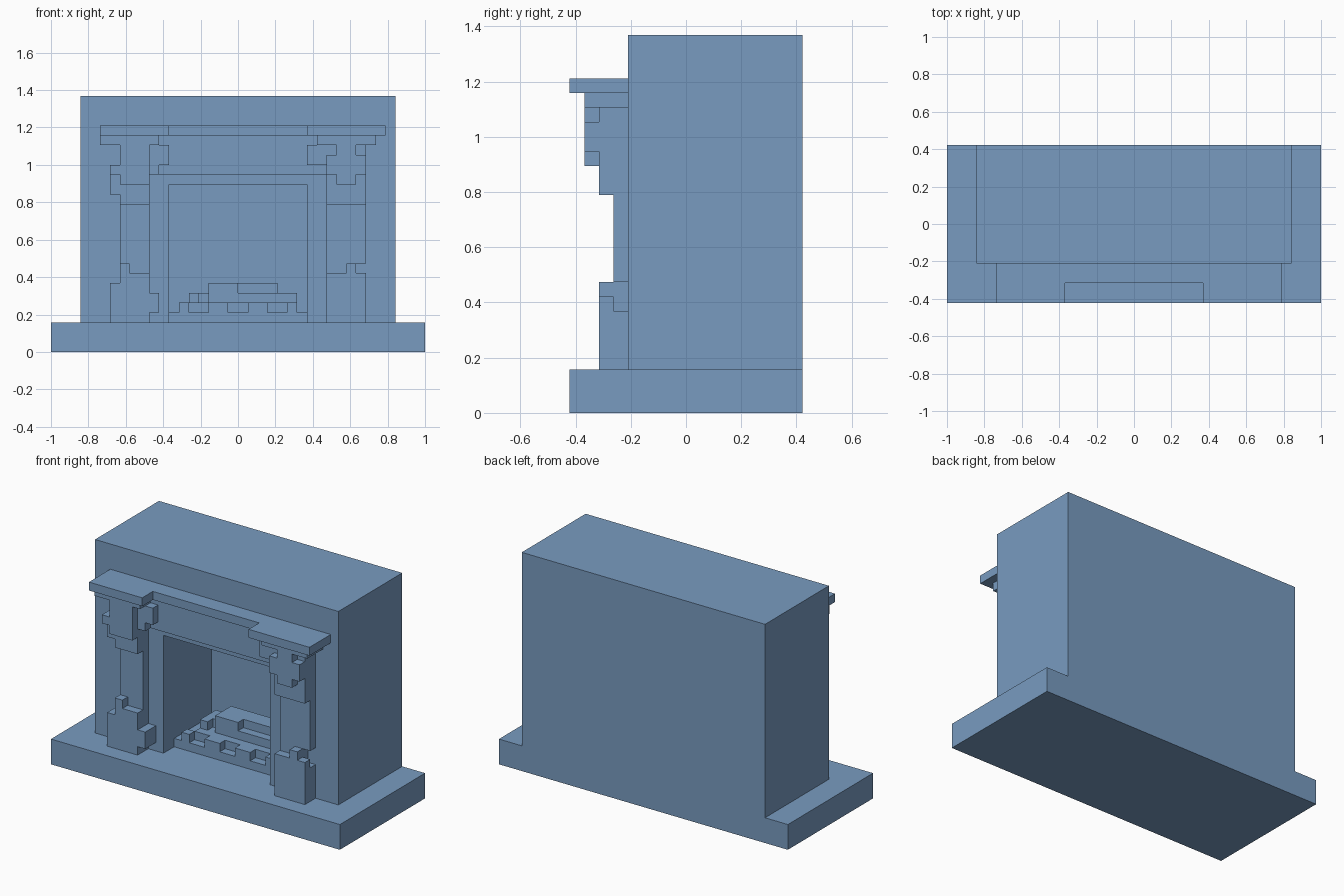
import bpy

cube = bpy.data.objects.get("Cube")
if cube:
    bpy.data.objects.remove(cube, do_unlink=True)

U = 2 / 38  # size of one block

mat = bpy.data.materials.new("slate_blue")
mat.use_nodes = True
COLOUR = (0.19, 0.33, 0.53, 1)
mat.diffuse_color = COLOUR
bsdf = next(n for n in mat.node_tree.nodes if n.type == 'BSDF_PRINCIPLED')
bsdf.inputs["Base Color"].default_value = COLOUR
bsdf.inputs["Roughness"].default_value = 0.8

QUADS = [(0, 1, 3, 2), (4, 6, 7, 5), (0, 4, 5, 1), (2, 3, 7, 6), (0, 2, 6, 4), (1, 5, 7, 3)]


def blocks(name, boxes):
    """One object from boxes given in block units as (x0, x1, y0, y1, z0, z1)."""
    verts, faces = [], []
    for x0, x1, y0, y1, z0, z1 in boxes:
        n = len(verts)
        verts += [(x * U, y * U, z * U) for x in (x0, x1) for y in (y0, y1) for z in (z0, z1)]
        faces += [tuple(n + i for i in q) for q in QUADS]
    me = bpy.data.meshes.new(name)
    me.from_pydata(verts, [], faces)
    me.materials.append(mat)
    ob = bpy.data.objects.new(name, me)
    bpy.context.scene.collection.objects.link(ob)
    return ob


# Hearth slab and chimney body
blocks("hearth_slab", [(-19, 19, -8, 8, 0, 3)])
body = blocks("chimney_body", [(-16, 16, -4, 8, 3, 26)])

# Firebox cut into the body
cutter = blocks("firebox_cutter", [(-7, 7, -5, 5, 2, 17)])
cutter.hide_render = True
mod = body.modifiers.new("firebox", 'BOOLEAN')
mod.operation = 'DIFFERENCE'
mod.solver = 'EXACT'
mod.object = cutter
bpy.context.view_layer.objects.active = body
bpy.ops.object.modifier_apply(modifier=mod.name)
bpy.data.objects.remove(cutter, do_unlink=True)

# Mantel shelf, set back in the middle
blocks("mantel_shelf", [(-14, -7, -8, -4, 22, 23),
                        (-7, 7, -6, -4, 22, 23),
                        (7, 15, -8, -4, 22, 23)])

# Frieze over the opening, with stepped brackets
blocks("frieze", [(-9, 9, -5, -4, 18, 22)])
for side, s in (("right", -1), ("left", 1)):
    def span(a, b):
        return (a, b) if s > 0 else (-b, -a)
    blocks(side + "_shelf_support", [(*span(8, 14), -7, -4, 21, 22)])
    blocks(side + "_bracket", [(*span(7, 9), -6, -5, 19, 21)])
blocks("right_bracket_foot", [(-9, -8, -6, -5, 18, 19)])

# Right pillar (-x): capital, shaft and stepped foot
blocks("right_capital", [(-12, -9, -7, -6, 17, 21),
                         (-13, -12, -7, -6, 18, 19),
                         (-12, -9, -6, -4, 15, 21),
                         (-13, -12, -6, -4, 16, 19)])
blocks("right_shaft", [(-12, -9, -5, -4, 3, 15)])
blocks("right_foot", [(-12, -9, -6, -5, 3, 8),
                      (-12, -11, -6, -5, 8, 9),
                      (-13, -12, -6, -4, 3, 7),
                      (-9, -8, -6, -4, 4, 6)])

# Left pillar (+x): wider shaft with a small chipped corner
blocks("left_capital", [(9, 13, -7, -6, 18, 20),
                        (10, 12, -7, -6, 17, 18),
                        (10, 12, -7, -6, 20, 21),
                        (9, 13, -6, -4, 15, 21)])
blocks("left_shaft", [(9, 13, -5, -4, 9, 15),
                      (9, 12, -5, -4, 7, 9),
                      (9, 13, -5, -4, 3, 7)])
blocks("left_foot", [(9, 13, -6, -5, 3, 8),
                     (11, 12, -6, -5, 8, 9)])

# Ember bed with toothed front edge, and the stacked logs
blocks("ember_bed", [(-7, 7, -2, 5, 3, 4)])
blocks("ember_teeth", [(a, b, -2, -1, 4, 5) for a, b in ((-6, -5), (-3, -1), (1, 3), (5, 6))])
blocks("lower_logs", [(-5, 6, -1, 4, 4, 5)])
blocks("middle_logs", [(-5, -4, 0, 3, 5, 6),
                       (-3, 6, 0, 3, 5, 6),
                       (-4, -3, 1, 3, 5, 6)])
blocks("top_logs", [(-3, 0, 0, 3, 6, 7),
                    (0, 4, 1, 3, 6, 7)])
